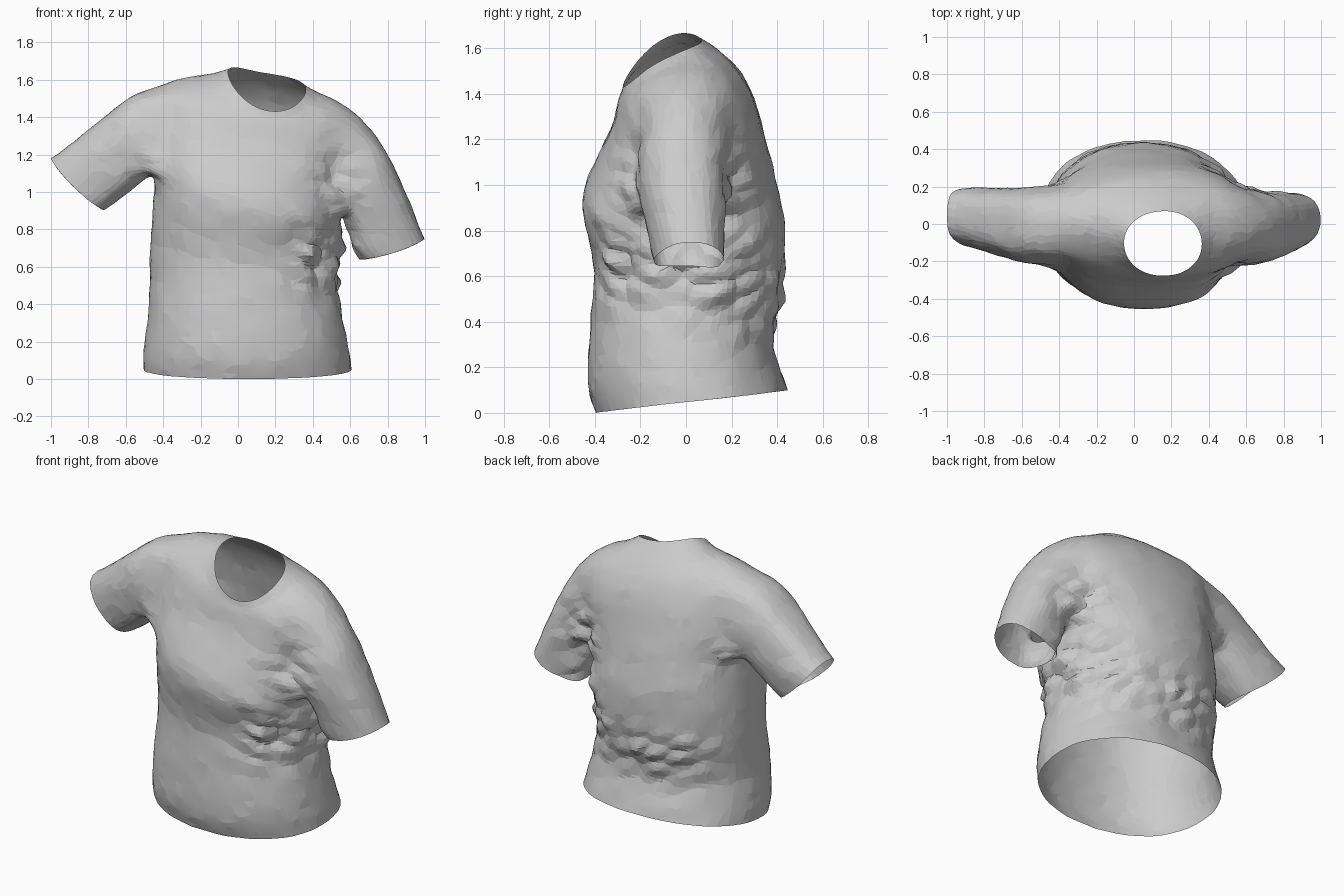
import bpy, bmesh, math
from mathutils import Vector, noise

if "Cube" in bpy.data.objects:
    bpy.data.objects.remove(bpy.data.objects["Cube"])

COLS = 32          # points around the torso
ARM_HALF = 3       # half width of an armhole, in columns
ARM_ROWS = (6, 9)  # first and last torso ring of an armhole

# Torso rings: centre x, y, z, radius x, y, then side tilt, front tilt, saddle
RINGS = [
    (.05, .025, .05, .56, .425, 0, .05, 0),
    (.045, -.005, .14, .555, .435, 0, .03, 0),
    (.04, -.03, .31, .525, .4, 0, .01, 0),
    (.03, .005, .5, .505, .42, 0, 0, 0),
    (.04, .022, .65, .515, .418, -.02, 0, 0),
    (.055, -.008, .85, .515, .448, -.07, 0, 0),
    (.055, -.028, .97, .495, .435, -.13, 0, 0),
    (.065, -.008, 1.12, .53, .382, -.12, 0, 0),
    (.08, .005, 1.27, .545, .335, -.09, 0, .03),
    (.105, .004, 1.4, .55, .316, -.08, 0, .085),
    (.115, -.005, 1.475, .42, .295, -.06, .02, .08),
    (.145, -.04, 1.52, .295, .247, -.05, .07, .052),
    (.155, -.105, 1.565, .21, .175, -.045, .1, .03),
]

# Sleeve rings: centre, vector to the upper edge, half depth
RIGHT_SLEEVE = [
    ((-.535, -.015, 1.293), (-.045, 0, .225), .218),
    ((-.635, 0, 1.208), (-.075, 0, .202), .2),
    ((-.75, .015, 1.115), (-.11, .01, .17), .183),
    ((-.855, .03, 1.04), (-.145, .02, .14), .165),
]
LEFT_SLEEVE = [
    ((.66, -.02, 1.07), (.105, 0, .205), .215),
    ((.715, -.015, .955), (.15, 0, .125), .203),
    ((.765, 0, .825), (.17, .01, .085), .187),
    ((.815, .012, .695), (.185, .01, .055), .168),
]


def rounded(v, power):
    return math.copysign(abs(v) ** power, v)


bm = bmesh.new()

# Torso: lofted rings, open at the hem and the neck
grid = []
for i, (cx, cy, cz, rx, ry, tilt, lean, saddle) in enumerate(RINGS):
    power = .92 if i < 5 else .88 if i < 9 else .95
    row = []
    for k in range(COLS):
        a = math.tau * k / COLS
        c, s = math.cos(a), math.sin(a)
        row.append(bm.verts.new((cx + rx * rounded(c, power), cy + ry * rounded(s, power),
                                 cz + tilt * c + lean * s + saddle * math.cos(2 * a))))
    grid.append(row)


def in_armhole(row, col):
    near = any((col - mid + ARM_HALF) % COLS < 2 * ARM_HALF for mid in (0, COLS // 2))
    return near and ARM_ROWS[0] <= row < ARM_ROWS[1]


for i in range(len(grid) - 1):
    for k in range(COLS):
        if not in_armhole(i, k):
            n = (k + 1) % COLS
            bm.faces.new((grid[i][k], grid[i][n], grid[i + 1][n], grid[i + 1][k]))


# Sleeves: grown outward from the edge of each armhole, with bowed cuffs
def add_sleeve(mid, sections, power):
    lo, hi = ARM_ROWS
    cols = [(mid + d) % COLS for d in range(-ARM_HALF, ARM_HALF + 1)]
    loop = [grid[lo][c] for c in cols]
    loop += [grid[r][cols[-1]] for r in range(lo + 1, hi)]
    loop += [grid[hi][c] for c in reversed(cols)]
    loop += [grid[r][cols[0]] for r in range(hi - 1, lo, -1)]
    centre = sum((v.co for v in loop), Vector()) / len(loop)
    angles = [math.atan2(v.co.y - centre.y, v.co.z - centre.z) for v in loop]
    axis = (Vector(sections[-1][0]) - Vector(sections[0][0])).normalized()
    for c, up, depth in sections:
        ring = []
        for a in angles:
            side = math.sin(a)
            ring.append(bm.verts.new(Vector(c) + Vector(up) * rounded(math.cos(a), power)
                                     + Vector((0, depth * rounded(side, power), 0))
                                     + axis * .03 * side * side))
        for k in range(len(loop)):
            n = (k + 1) % len(loop)
            bm.faces.new((loop[k], loop[n], ring[n], ring[k]))
        loop = ring


add_sleeve(0, LEFT_SLEEVE, .97)
add_sleeve(COLS // 2, RIGHT_SLEEVE, .82)
bmesh.ops.recalc_face_normals(bm, faces=bm.faces)

mesh = bpy.data.meshes.new("shirt")
bm.to_mesh(mesh)
bm.free()
shirt = bpy.data.objects.new("shirt", mesh)
bpy.context.collection.objects.link(shirt)
bpy.context.view_layer.objects.active = shirt
shirt.select_set(True)

smooth = shirt.modifiers.new("smooth", "SUBSURF")
smooth.levels = smooth.render_levels = 3
bpy.ops.object.modifier_apply(modifier="smooth")

# Folds: strong at the left waist and armpits, light elsewhere
FOLDS = [  # centre, reach, depth
    ((.42, -.3, .66), .16, .06),
    ((.55, .05, .6), .18, .05),
    ((.42, .3, .55), .18, .05),
    ((.5, -.22, 1.05), .13, .05),
    ((.57, .22, 1.0), .16, .05),
    ((0, .42, .46), .17, .035),
    ((-.25, .4, .48), .17, .03),
    ((-.45, -.15, 1.12), .1, .02),
    ((-.45, .2, 1.12), .1, .02),
]


def fold_depth(p):
    depth = .006
    for c, reach, strength in FOLDS:
        depth += strength * math.exp(-((p - Vector(c)).length / reach) ** 2)
    return min(depth, .06)


# Crumple pattern: rounded cells with sharp valleys between them
moves = []
for v in shirt.data.vertices:
    p = v.co
    q = Vector((p.x * 6, p.y * 6, p.z * 10 + p.x * 3))
    crumple = .55 - 1.3 * noise.voronoi(q)[0][0] + .3 * noise.noise(p * 9)
    moves.append(v.normal * crumple * fold_depth(p))
for v, move in zip(shirt.data.vertices, moves):
    v.co += move

# Irregular flat facets
facets = shirt.modifiers.new("facets", "DECIMATE")
facets.ratio = .1
bpy.ops.object.modifier_apply(modifier="facets")
bpy.ops.object.shade_smooth_by_angle(angle=math.radians(6))

grey = bpy.data.materials.new("light grey cloth")
grey.use_nodes = True
colour = (.6, .6, .6, 1)
grey.diffuse_color = colour
grey.node_tree.nodes["Principled BSDF"].inputs["Base Color"].default_value = colour
shirt.data.materials.append(grey)
